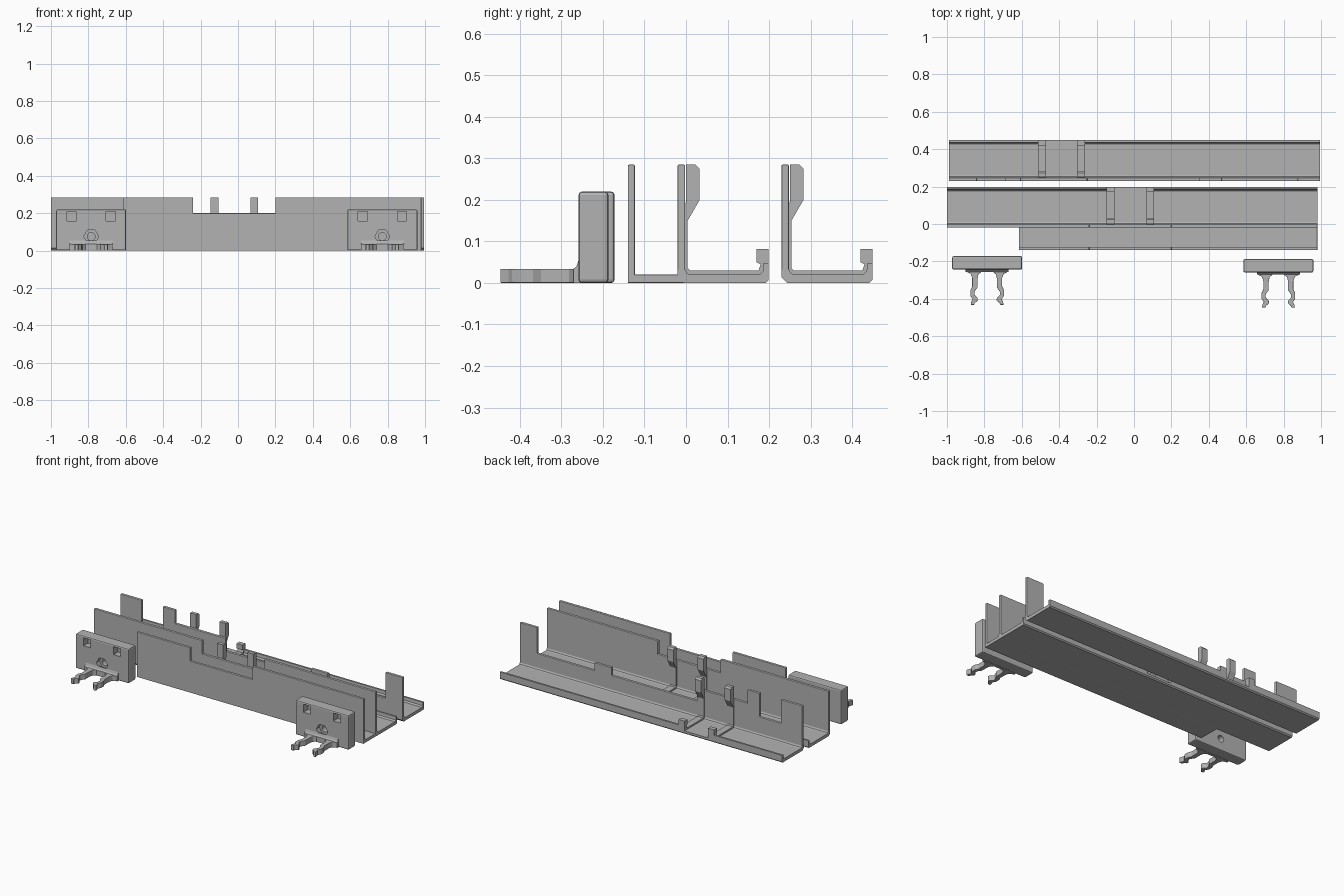
import bpy, bmesh, math

if "Cube" in bpy.data.objects:
    bpy.data.objects.remove(bpy.data.objects["Cube"])

grey = bpy.data.materials.new("grey_plastic")
grey.diffuse_color = (0.45, 0.45, 0.45, 1)
grey.use_nodes = True
grey.node_tree.nodes["Principled BSDF"].inputs["Base Color"].default_value = grey.diffuse_color


def prism(name, pts, axis, a, b, bevel=0.0):
    """Extrude a 2D outline along an axis from a to b."""
    def place(p, t):
        u, v = p
        return {"x": (t, u, v), "y": (u, t, v), "z": (u, v, t)}[axis]
    bm = bmesh.new()
    face = bm.faces.new([bm.verts.new(place(p, a)) for p in pts])
    ext = bmesh.ops.extrude_face_region(bm, geom=[face])
    step = place((0, 0), b - a)
    bmesh.ops.translate(bm, vec=step, verts=[g for g in ext["geom"] if isinstance(g, bmesh.types.BMVert)])
    bmesh.ops.recalc_face_normals(bm, faces=bm.faces)
    me = bpy.data.meshes.new(name)
    bm.to_mesh(me)
    bm.free()
    ob = bpy.data.objects.new(name, me)
    bpy.context.collection.objects.link(ob)
    me.materials.append(grey)
    if bevel:
        m = ob.modifiers.new("edge", "BEVEL")
        m.width, m.segments, m.limit_method = bevel, 2, "ANGLE"
    return ob


def rect(u0, u1, v0, v1):
    return [(u0, v0), (u1, v0), (u1, v1), (u0, v1)]


def ngon(cx, cz, r, n):
    return [(cx + r * math.cos(2 * math.pi * i / n), cz + r * math.sin(2 * math.pi * i / n)) for i in range(n)]


def skyline(x0, steps, base):
    """Wall outline from (end x, height) steps, left to right."""
    pts, x = [(x0, base)], x0
    for xe, h in steps:
        pts += [(x, h), (xe, h)]
        x = xe
    return pts + [(x, base)]


def tray(name, x0, x1, y0, clip_xs, steps):
    # floor with chamfered front corner and inner fillet
    floor = [(y0, 0.022), (y0, 0.014), (y0 + 0.014, 0), (y0 + 0.212, 0), (y0 + 0.219, 0.007),
             (y0 + 0.219, 0.02), (y0 + 0.03, 0.02), (y0 + 0.023, 0.023), (y0 + 0.018, 0.032), (y0, 0.032)]
    prism(name + "_floor", floor, "x", x0, x1)
    prism(name + "_wall", skyline(x0, steps, 0.025), "y", y0, y0 + 0.018, 0.003)
    # back lip, open between the clips
    lip = [(y0 + 0.195, 0.018), (y0 + 0.219, 0.018), (y0 + 0.219, 0.048), (y0 + 0.207, 0.048), (y0 + 0.205, 0.028)]
    c0, c1 = clip_xs
    for a, b in ((x0, c0), (c1, x1)):
        prism(name + "_lip", lip, "x", a, b)
    # clips: upright finger, floor rib and back hook
    finger = [(y0 + 0.017, 0.028), (y0 + 0.024, 0.028), (y0 + 0.024, 0.15), (y0 + 0.053, 0.2), (y0 + 0.053, 0.275),
              (y0 + 0.043, 0.285), (y0 + 0.02, 0.285), (y0 + 0.02, 0.195), (y0 + 0.017, 0.19)]
    rib = [(y0 + 0.018, 0.018), (y0 + 0.219, 0.018), (y0 + 0.219, 0.082), (y0 + 0.19, 0.082),
           (y0 + 0.19, 0.05), (y0 + 0.2, 0.045), (y0 + 0.195, 0.03), (y0 + 0.03, 0.03), (y0 + 0.018, 0.042)]
    for a in (c0, c1 - 0.042):
        prism(name + "_clip_finger", finger, "x", a, a + 0.042)
        prism(name + "_clip_rib", rib, "x", a, a + 0.042)


# Middle tray and back tray
tray("middle_tray", -1.0, 0.98, -0.02, (-0.147, 0.108),
     [(-0.24, 0.285), (0.2, 0.2), (0.98, 0.285)])
tray("back_tray", -0.99, 0.995, 0.23, (-0.512, -0.262),
     [(-0.84, 0.285), (-0.69, 0.135), (-0.605, 0.285), (-0.25, 0.2), (0.35, 0.12),
      (0.47, 0.17), (0.875, 0.12), (0.995, 0.285)])

# Front channel joined to the middle tray
prism("front_channel_floor", rect(-0.14, -0.005, 0, 0.02), "x", -0.615, 0.98, 0.002)
prism("front_channel_wall", skyline(-0.615, [(-0.24, 0.285), (0.2, 0.2), (0.98, 0.285)], 0.004),
      "y", -0.14, -0.123, 0.003)


def bracket(cx, yb):
    yf = yb - 0.072
    body = prism("bracket_body", rect(cx - 0.187, cx + 0.187, 0, 0.22), "y", yf, yb, 0.008)
    # window pockets, nut pocket and bolt hole
    cuts = [prism("window_cutter", rect(cx + s - 0.025, cx + s + 0.025, 0.157, 0.208), "y", yf - 0.02, yf + 0.045)
            for s in (-0.105, 0.105)]
    cuts.append(prism("nut_cutter", ngon(cx, 0.075, 0.04, 6), "y", yf - 0.02, yf + 0.03))
    cuts.append(prism("bolt_cutter", ngon(cx, 0.075, 0.021, 20), "y", yf - 0.03, yb + 0.02))
    for c in cuts:
        m = body.modifiers.new("cut", "BOOLEAN")
        m.object, m.operation, m.solver = c, "DIFFERENCE", "EXACT"
        c.hide_render = True
        c.hide_set(True)
    # snap arms with flared roots and hooked tips
    arm = [(0.03, 0.005), (0.03, -0.012), (0.047, -0.025), (0.052, -0.05), (0.052, -0.095), (0.068, -0.118),
           (0.068, -0.135), (0.052, -0.15), (0.05, -0.165), (0.066, -0.178), (0.07, -0.188), (0.088, -0.188),
           (0.084, -0.168), (0.078, -0.158), (0.09, -0.14), (0.09, -0.11), (0.08, -0.09), (0.08, -0.045),
           (0.088, -0.022), (0.115, -0.01), (0.115, 0.005)]
    for s in (-1, 1):
        prism("bracket_arm", [(cx + s * u, yf + v) for u, v in arm], "z", 0, 0.034, 0.002)
    # curved root between body and arms
    root = [(yf + 0.005, 0), (yf - 0.012, 0), (yf - 0.012, 0.034), (yf - 0.005, 0.04), (yf, 0.055), (yf + 0.005, 0.055)]
    prism("bracket_root", root, "x", cx - 0.115, cx + 0.115)


bracket(-0.785, -0.172)
bracket(0.772, -0.187)
